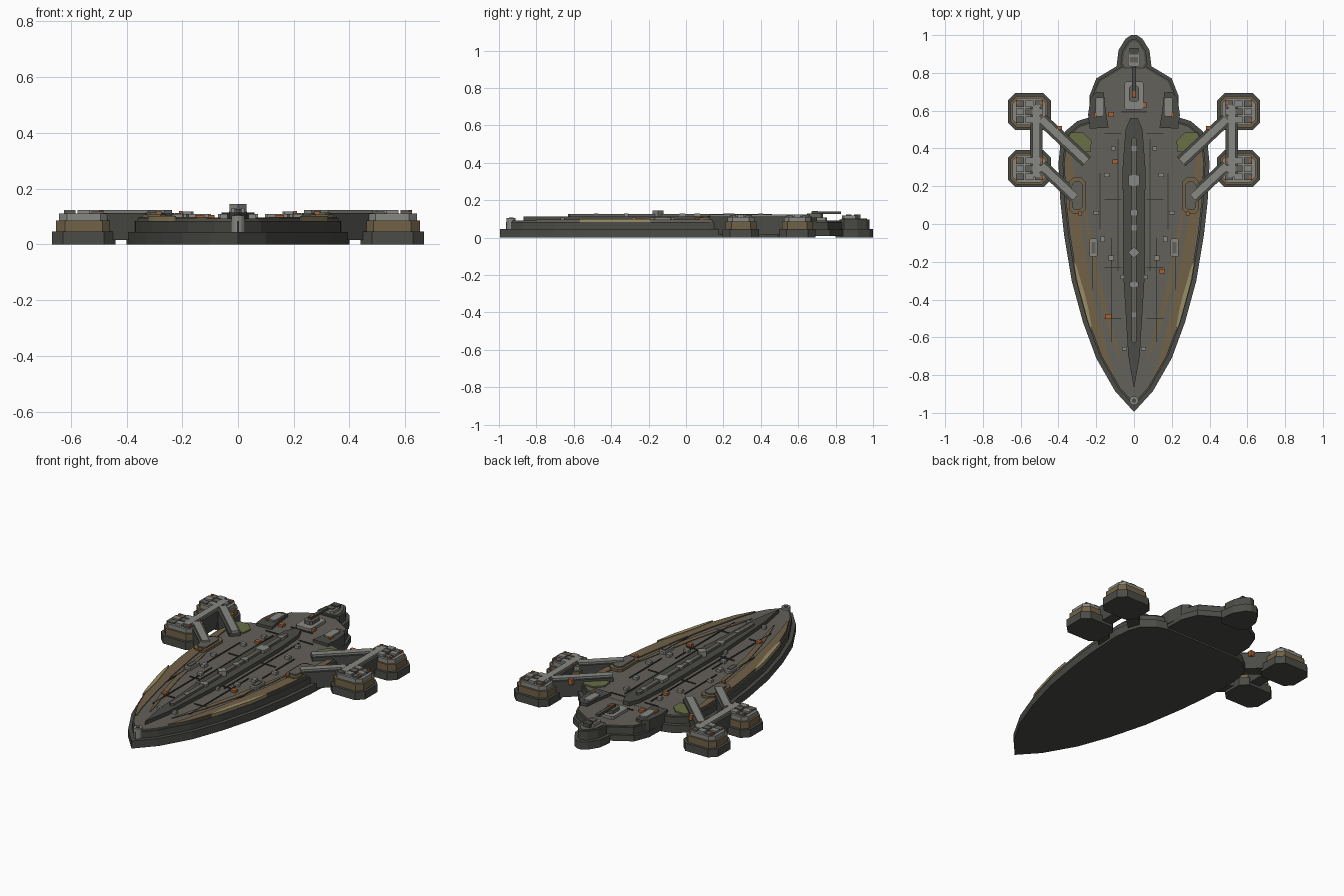
import bpy, bmesh
from math import cos, sin, pi
from mathutils import Vector

if "Cube" in bpy.data.objects:
    bpy.data.objects.remove(bpy.data.objects["Cube"])

def mat(name, r, g, b):
    m = bpy.data.materials.new(name)
    m.diffuse_color = [((c / 255) ** 2.2) for c in (r, g, b)] + [1]
    m.use_nodes = True
    m.node_tree.nodes["Principled BSDF"].inputs["Base Color"].default_value = m.diffuse_color
    return m

DARK = mat("dark_grey", 76, 77, 72)
DECK = mat("deck_grey", 100, 97, 90)
GREY = mat("light_grey", 134, 134, 130)
BROWN = mat("brown", 112, 98, 74)
TAN = mat("tan", 152, 140, 102)
GREEN = mat("olive", 104, 110, 72)
ORANGE = mat("rust", 164, 98, 56)
LINE = mat("panel_line", 60, 60, 56)

def prism(name, pts, z0, z1, m):
    """Extrude a flat outline between two heights."""
    bm = bmesh.new()
    lo = [bm.verts.new((x, y, z0)) for x, y in pts]
    hi = [bm.verts.new((x, y, z1)) for x, y in pts]
    n = len(pts)
    bm.faces.new(lo[::-1])
    bm.faces.new(hi)
    for i in range(n):
        j = (i + 1) % n
        bm.faces.new((lo[i], lo[j], hi[j], hi[i]))
    bmesh.ops.recalc_face_normals(bm, faces=bm.faces)
    me = bpy.data.meshes.new(name)
    bm.to_mesh(me)
    bm.free()
    me.materials.append(m)
    ob = bpy.data.objects.new(name, me)
    bpy.context.collection.objects.link(ob)
    return ob

def box(name, x, y, w, d, z0, z1, m, ch=0.0):
    """Box, with cut corners when ch is given."""
    a, b = w / 2, d / 2
    if ch:
        pts = [(a, -b + ch), (a, b - ch), (a - ch, b), (-a + ch, b),
               (-a, b - ch), (-a, -b + ch), (-a + ch, -b), (a - ch, -b)]
    else:
        pts = [(a, -b), (a, b), (-a, b), (-a, -b)]
    return prism(name, [(x + p, y + q) for p, q in pts], z0, z1, m)

def bar(name, p, q, w, z0, z1, m):
    p, q = Vector(p), Vector(q)
    d = (q - p).normalized()
    n = Vector((-d.y, d.x)) * w / 2
    return prism(name, [tuple(v) for v in (p - n, q - n, q + n, p + n)], z0, z1, m)

def sym(half):
    return half + [(-x, y) for x, y in reversed(half) if abs(x) > 1e-6]

def inset(pts, d):
    """Shrink a counter-clockwise outline by d with mitred corners."""
    out, n = [], len(pts)
    for i in range(n):
        a, b, c = (Vector(pts[k % n]) for k in (i - 1, i, i + 1))
        u, v = (b - a).normalized(), (c - b).normalized()
        n1, n2 = Vector((-u.y, u.x)), Vector((-v.y, v.x))
        out.append(tuple(b + (n1 + n2) * d / (1 + n1.dot(n2))))
    return out

# main hull
HALF = [(0, -.995), (.1, -.885), (.2, -.71), (.27, -.52), (.33, -.3), (.37, -.06),
        (.39, .12), (.4, .32), (.39, .42), (.365, .49), (.3, .545), (.235, .565)]
hull = sym(HALF)
prism("hull_skirt", hull, 0, .045, DARK)
prism("hull_body", inset(hull, .022), .045, .083, DARK)
prism("hull_deck", inset(hull, .03), .083, .092, DECK)

def edge(y):
    for (x0, y0), (x1, y1) in zip(HALF, HALF[1:]):
        if y0 <= y <= y1:
            return x0 + (x1 - x0) * (y - y0) / (y1 - y0)

def ribbon(name, s, ya, yb, d0, d1, z0, z1, m, n=12):
    """Strip following the hull edge, tapering at both ends."""
    ys = [ya + (yb - ya) * i / n for i in range(n + 1)]
    outer = [(s * (edge(y) - d0), y) for y in ys]
    inner = [(s * (edge(y) - d0 - (d1 - d0) * max(.15, sin(pi * i / n) ** .5)), y)
             for i, y in enumerate(ys)]
    prism(name, outer + inner[::-1], z0, z1, m)

# rear section and tail
rear = sym([(.2, .44), (.24, .52), (.235, .68), (.2, .77), (.1, .83), (.05, .86)])
prism("rear_skirt", rear, .01, .044, DARK)
prism("rear_body", inset(rear, .015), .044, .084, DARK)
prism("rear_deck", inset(rear, .025), .084, .091, DECK)
tail = sym([(.06, .8), (.092, .84), (.082, .92), (.045, .98), (.015, 1.0)])
prism("tail_skirt", tail, 0, .046, DARK)
prism("tail_body", inset(tail, .02), .046, .098, DARK)
prism("tail_deck", inset(tail, .032), .098, .103, DECK)
box("tail_housing", 0, .875, .065, .08, .1, .118, GREY, .01)
box("tail_cap", 0, .915, .045, .035, .1, .125, DARK)
box("tail_hatch", 0, .87, .04, .03, .118, .124, DECK)
box("gun_base", 0, .68, .1, .15, .09, .108, GREY, .01)
box("gun_mount", 0, .69, .055, .085, .108, .128, DECK, .012)
box("gun_barrel", 0, .75, .02, .16, .126, .14, DARK)
box("gun_marker", 0, .69, .014, .03, .14, .143, ORANGE)
box("rear_seam", 0, .595, .14, .008, .091, .096, LINE)

# centre spine
spine = sym([(0, -.87), (.03, -.7), (.058, -.25), (.06, .3), (.045, .5), (.02, .56)])
prism("spine", spine, .09, .114, DARK)
box("spine_ridge", 0, -.085, .026, 1.09, .114, .127, DECK, .01)
for y, w, d in [(.4, .03, .025), (.23, .06, .06), (.06, .035, .03), (-.02, .03, .03),
                (-.32, .045, .025), (-.48, .025, .025)]:
    box("spine_block", 0, y, w, d, .114, .13, GREY)
prism("spine_turret", [(.03, -.15), (0, -.12), (-.03, -.15), (0, -.18)], .114, .145, GREY)

# nose ring
ring = lambda r: [(r * cos(k * pi / 6), -.935 + r * sin(k * pi / 6)) for k in range(12)]
prism("nose_ring", ring(.024), .045, .104, GREY)
prism("nose_core", ring(.012), .104, .107, DARK)

# rust markers on the deck
for x, y in [(-.1, .33), (.15, -.25), (-.135, -.49), (.05, .63), (-.12, .58)]:
    box("deck_marker", x, y, .03, .025, .09, .106, ORANGE)

for s in (1, -1):
    # coloured hull strips
    ribbon("brown_strip", s, -.8, .44, .036, .1, .09, .098, BROWN)
    ribbon("inner_strip", s, -.72, .1, .12, .15, .09, .096, BROWN)
    ribbon("tan_strip", s, -.57, -.19, .026, .05, .075, .101, TAN)
    prism("olive_patch", [(s * x, y) for x, y in
          [(.23, .38), (.33, .385), (.36, .43), (.335, .485), (.27, .485), (.225, .44)]],
          .09, .1, GREEN)
    # panel seams and deck blocks
    for x, y, d in [(.085, .1, .7), (.12, -.35, .55), (.18, .12, .3), (.22, -.3, .25)]:
        box("deck_seam", s * x, y, .006, d, .09, .097, LINE)
    for y in (.48, .13, -.23, -.5):
        box("cross_seam", s * .11, y, .09, .006, .09, .097, LINE)
    for x, y, w, d in [(.11, .4, .025, .022), (.145, .26, .03, .022), (.2, .06, .03, .02),
                       (.165, -.08, .025, .03), (.12, -.18, .03, .025),
                       (.05, -.66, .025, .02), (.06, -.28, .025, .02)]:
        box("deck_block", s * x, y, w, d, .09, .108, GREY)
    box("deck_hatch", s * .215, -.125, .042, .095, .09, .108, GREY, .006)
    box("deck_hatch_lid", s * .215, -.125, .022, .06, .108, .113, DECK)
    # rear shoulder blocks
    prism("shoulder_block", [(s * x, y) for x, y in
          [(.135, .51), (.235, .505), (.243, .58), (.23, .67), (.2, .7), (.16, .695), (.15, .6)]],
          .03, .108, DARK)
    box("shoulder_plate", s * .182, .62, .045, .1, .108, .117, GREY, .008)
    box("shoulder_marker", s * .205, .575, .012, .03, .108, .119, ORANGE)
    # arm landing pads
    box("arm_pad", s * .3, .15, .085, .19, .09, .107, BROWN, .02)
    box("arm_pad_top", s * .3, .15, .058, .15, .107, .115, DECK, .015)
    box("arm_pad_marker", s * .285, .055, .02, .02, .107, .117, ORANGE)
    # pod arms and link
    for k, (p, q) in enumerate([((.49, .555), (.25, .33)), ((.49, .31), (.31, .14)),
                                ((.517, .25), (.517, .63))]):
        p, q = (s * p[0], p[1]), (s * q[0], q[1])
        bar("arm_body", p, q, .066, .016, .112, DARK)
        bar("arm_top", p, q, .04, .112, .124, GREY)
    box("arm_marker", s * .395, .51, .025, .02, .09, .122, ORANGE)
    # engine pods
    for y in (.595, .293):
        x = s * .554
        box("pod_skirt", x, y, .228, .196, 0, .046, DARK, .04)
        box("pod_band", x, y, .198, .166, .046, .086, BROWN, .032)
        box("pod_top", x, y, .176, .144, .086, .11, GREY, .028)
        for i in (-1, 0, 1):
            for j in (-1, 0, 1):
                box("pod_panel", x + i * .05, y + j * .042, .042, .034, .11,
                    .118 if i * j else .123, GREY if (i + j) % 2 else DECK)
        for i, j in [(-1, 1), (1, 1), (1, -1)]:
            box("pod_marker", x + i * .064, y + j * .046, .014, .014, .11, .122, ORANGE)
